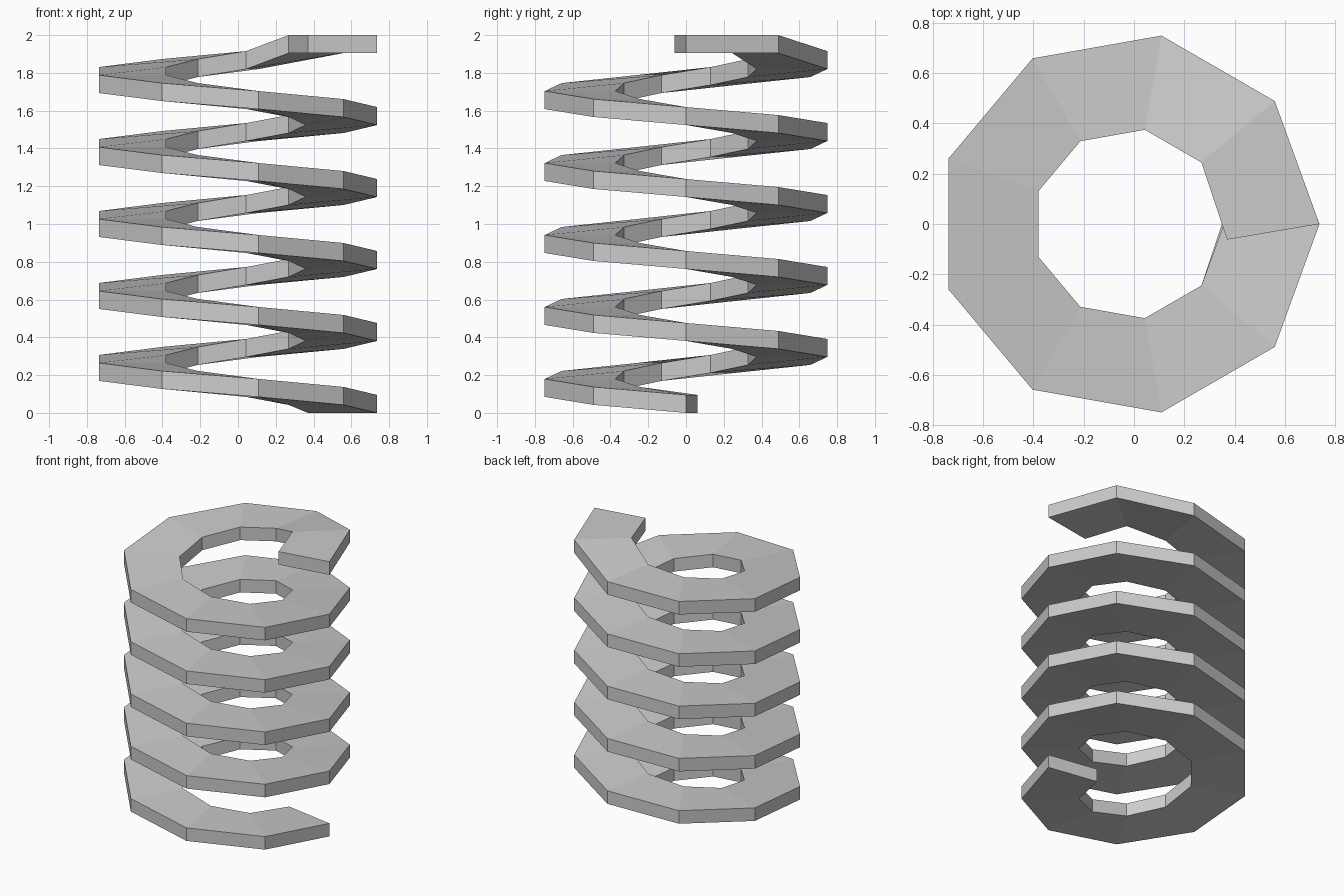
import bpy, bmesh
from math import cos, sin, radians

if "Cube" in bpy.data.objects:
    bpy.data.objects.remove(bpy.data.objects["Cube"])

SIDES, TURNS = 9, 5
STEPS = SIDES * TURNS
CENTRE_X, R_OUT, R_IN = -0.023, 0.76, 0.38
THICK = 0.095
RISE = (2.0 - THICK) / STEPS

bm = bmesh.new()


def section(i):
    """Rectangular section of the coil, winding clockwise as it climbs."""
    a = -radians(360 / SIDES) * i
    # the last segment lies flat, so its start is already at full height
    z = RISE * (STEPS if i == STEPS - 1 else i)
    outer = (CENTRE_X + R_OUT * cos(a), R_OUT * sin(a))
    inner = (CENTRE_X + R_IN * cos(a), R_IN * sin(a))
    # the two ends are cut askew
    if i == 0:
        inner = (0.37, 0.062)
    elif i == STEPS:
        inner = (0.37, -0.062)
    return [bm.verts.new((*p, h)) for p, h in
            ((outer, z), (outer, z + THICK), (inner, z + THICK), (inner, z))]


# Sweep the section along the helix
rings = [section(i) for i in range(STEPS + 1)]
for a, b in zip(rings, rings[1:]):
    for k in range(4):
        n = (k + 1) % 4
        bm.faces.new((a[k], a[n], b[n], b[k]))

# End caps
bm.faces.new(rings[0])
bm.faces.new(rings[-1][::-1])
bmesh.ops.recalc_face_normals(bm, faces=bm.faces[:])

mesh = bpy.data.meshes.new("coil_spring")
bm.to_mesh(mesh)
bm.free()
spring = bpy.data.objects.new("coil_spring", mesh)
bpy.context.collection.objects.link(spring)
